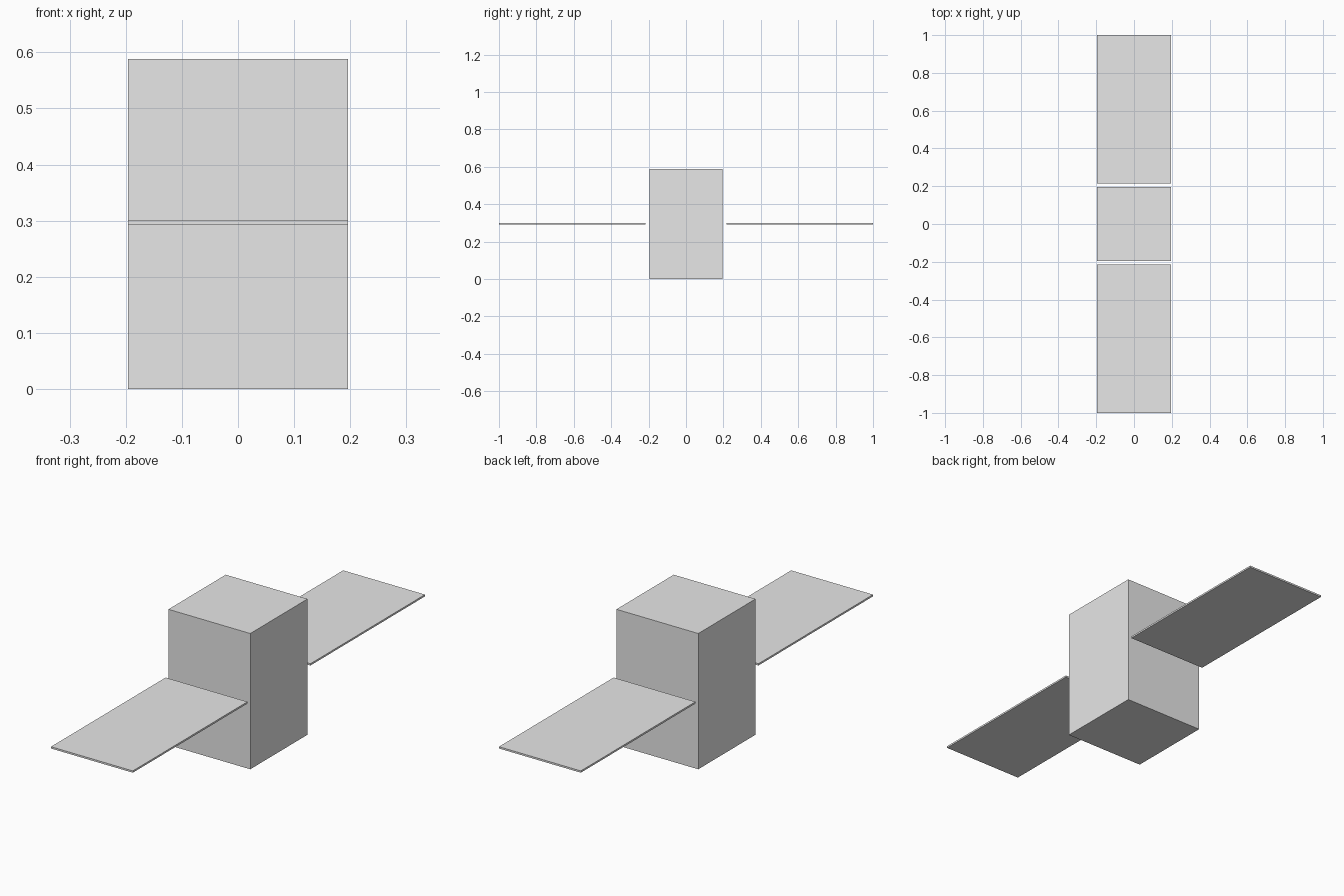
import bpy

cube = bpy.data.objects.get("Cube")
if cube:
    bpy.data.objects.remove(cube, do_unlink=True)

# Single light grey material
grey = bpy.data.materials.new("light_grey")
grey.use_nodes = True
colour = (0.8, 0.8, 0.8, 1)
grey.diffuse_color = colour
grey.node_tree.nodes["Principled BSDF"].inputs["Base Color"].default_value = colour

WIDTH = 0.392
HEIGHT = 1.5 * WIDTH
GAP = 0.0196
PANEL_LENGTH = 2 * WIDTH
PANEL_THICKNESS = 0.0078
PANEL_Z = 0.296


def box(name, size, centre):
    bpy.ops.mesh.primitive_cube_add(size=1, location=centre)
    obj = bpy.context.object
    obj.name = name
    obj.scale = size
    bpy.ops.object.transform_apply(location=False, rotation=False, scale=True)
    obj.data.materials.append(grey)
    return obj


# Central body
box("body", (WIDTH, WIDTH, HEIGHT), (0, 0, HEIGHT / 2))

# Thin panels floating just clear of the front and back of the body
panel_y = WIDTH / 2 + GAP + PANEL_LENGTH / 2
for name, side in (("front_panel", -1), ("back_panel", 1)):
    box(name, (WIDTH, PANEL_LENGTH, PANEL_THICKNESS), (0, side * panel_y, PANEL_Z))
